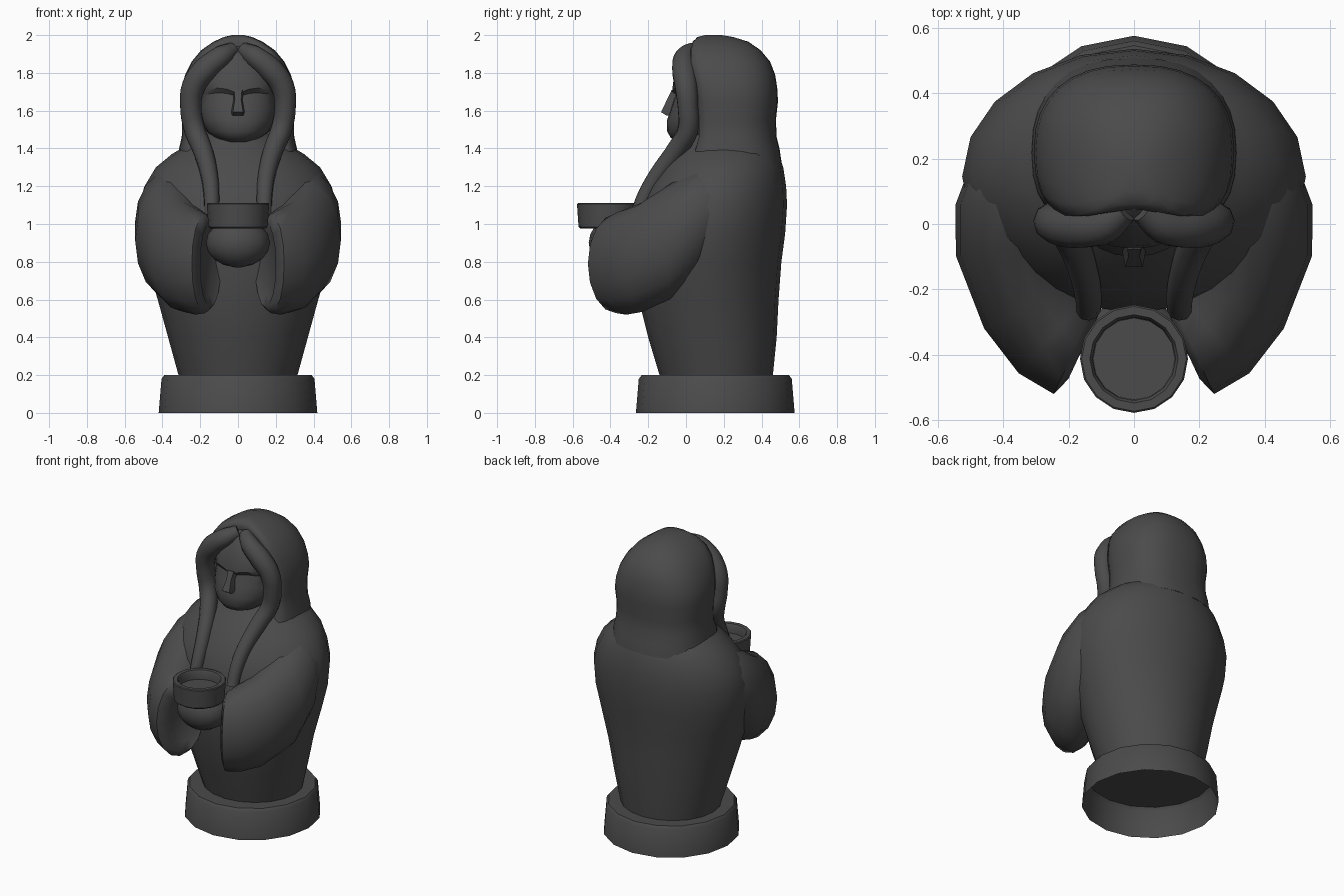
import bpy
from math import sin, cos, pi, radians
from mathutils import Vector

if "Cube" in bpy.data.objects:
    bpy.data.objects.remove(bpy.data.objects["Cube"])

# Dark stone colour for every part
stone = bpy.data.materials.new("dark_stone")
stone.diffuse_color = (.07, .07, .07, 1)
stone.use_nodes = True
stone.node_tree.nodes["Principled BSDF"].inputs["Base Color"].default_value = stone.diffuse_color


def finish(ob, angle=50):
    ob.data.materials.append(stone)
    bpy.ops.object.select_all(action='DESELECT')
    ob.select_set(True)
    bpy.context.view_layer.objects.active = ob
    bpy.ops.object.shade_smooth_by_angle(angle=radians(angle))


def mirror(ob):
    ob.modifiers.new("mirror", 'MIRROR').use_axis[0] = True


def loft(name, rings, cap_start=True, cap_end=True, angle=50):
    """Skin a stack of equal-length point rings."""
    n = len(rings[0])
    verts = [p for r in rings for p in r]
    faces = [(k * n + i, k * n + (i + 1) % n, (k + 1) * n + (i + 1) % n, (k + 1) * n + i)
             for k in range(len(rings) - 1) for i in range(n)]
    if cap_start:
        faces.append(tuple(reversed(range(n))))
    if cap_end:
        faces.append(tuple(range(len(verts) - n, len(verts))))
    me = bpy.data.meshes.new(name)
    me.from_pydata(verts, [], faces)
    ob = bpy.data.objects.new(name, me)
    bpy.context.collection.objects.link(ob)
    finish(ob, angle)
    return ob


def level(z, hx, yf, yb, n=20, power=2.0, dent=0.0, arch=0.0):
    """Horizontal superellipse ring, optionally dented or arched at the front."""
    cy, hy, e = (yf + yb) / 2, (yb - yf) / 2, 2 / power
    ring = []
    for i in range(n):
        c, s = cos(2 * pi * i / n), sin(2 * pi * i / n)
        x = hx * abs(c) ** e * (1 if c > 0 else -1)
        y = cy + hy * abs(s) ** e * (1 if s > 0 else -1)
        zz = z
        if s < 0:
            y += dent * max(0, 1 - (abs(x) / (.87 * hx)) ** 2)
            zz += arch * sin(pi * min(1, abs(x) / .2))
        ring.append((x, y, zz))
    return ring


def upright(cx, cy, cz, hw, hh, yaw, n=16):
    """Vertical ellipse ring facing along a sleeve."""
    a = radians(yaw)
    return [(cx + hw * cos(t) * cos(a), cy + hw * cos(t) * sin(a), cz + hh * sin(t))
            for t in (-2 * pi * i / n for i in range(n))]


def lathe(name, profile, cy, n=16, **kw):
    return loft(name, [level(z, r, cy - r, cy + r, n) for r, z in profile], angle=35, **kw)


# Round plinth, open underneath
lathe("plinth", [(.42, 0), (.405, .18), (.39, .2)], .155, cap_start=False)

# Robe
loft("robe", [level(*s) for s in [
    (.2, .315, -.14, .46), (.4, .37, -.2, .48), (.6, .425, -.25, .49),
    (.8, .485, -.27, .505), (.95, .52, -.27, .525), (1.1, .525, -.245, .535),
    (1.2, .495, -.205, .53), (1.3, .435, -.14, .515), (1.37, .35, -.085, .49),
    (1.43, .25, -.03, .44), (1.5, .16, .02, .36)]])

# Wide hanging sleeves with shallow folded cuffs
mirror(loft("sleeve", [upright(*s) for s in [
    (.27, .28, 1.13, .15, .12, 0), (.31, .18, 1.10, .19, .2, 0),
    (.345, .06, 1.01, .2, .28, 0), (.355, -.08, .91, .19, .305, -5),
    (.29, -.23, .825, .19, .29, -28), (.225, -.315, .80, .19, .28, -48),
    (.175, -.37, .79, .165, .262, -65), (.145, -.355, .785, .13, .225, -65),
    (.165, -.335, .785, .09, .17, -60)]], angle=65))

# Joined hands
loft("hands", [level(.9 + .13 * sin(t), .17 * cos(t), -.39 - .125 * cos(t), -.37 + .14 * cos(t), 16)
               for t in (-pi / 2 + .1 + i * (pi - .2) / 8 for i in range(9))])

# Cup
lathe("cup", [(.145, .975), (.157, .985), (.165, 1.105), (.16, 1.11), (.135, 1.11),
              (.127, 1.095), (.125, 1.05)], -.412)

# Face, with an arched brow over the eyes
loft("head", [level(*s[:4], 24, 2.2, 0, s[4]) for s in [
    (1.435, .07, -.04, .2, 0), (1.455, .12, -.08, .25, 0), (1.49, .165, -.1, .28, 0),
    (1.55, .195, -.1, .3, 0), (1.62, .205, -.078, .3, 0), (1.675, .205, -.055, .3, .02),
    (1.69, .205, -.075, .3, .03), (1.75, .2, -.068, .3, .01), (1.82, .18, -.045, .3, 0),
    (1.89, .11, -.01, .3, 0), (1.94, .04, .04, .25, 0)]], angle=40)

# Nose wedge
loft("nose", [[(-w, b, z), (-w * .6, f, z), (w * .6, f, z), (w, b, z)] for z, w, f, b in [
    (1.575, .042, -.105, -.03), (1.592, .045, -.132, -.03), (1.66, .028, -.1, -.03),
    (1.71, .035, -.076, -.03)]], angle=30)

# Hair covering the head, with a deep dent for the face and parting
loft("hair", [level(*s[:4], 32, 2.4, s[4]) for s in [
    (1.32, .318, -.07, .507, .16), (1.4, .312, -.06, .495, .16), (1.46, .298, -.035, .48, .16),
    (1.55, .295, -.035, .476, .16), (1.65, .306, -.045, .487, .16), (1.72, .3, -.055, .483, .16),
    (1.79, .28, -.07, .472, .16), (1.86, .245, -.08, .445, .15), (1.92, .195, -.065, .395, .12),
    (1.965, .13, -.025, .33, .07), (1.99, .075, .04, .25, .02), (2.0, .03, .1, .19, 0)]], angle=70)

# Locks framing the face and falling to the cup
curve = bpy.data.curves.new("hair_lock", 'CURVE')
curve.dimensions = '3D'
curve.bevel_depth = 1
curve.bevel_resolution = 3
curve.resolution_u = 4
curve.use_fill_caps = True
curve.materials.append(stone)
path = [(.025, .045, 1.925, .04), (.09, -.002, 1.885, .058), (.175, -.01, 1.815, .066),
        (.235, .0, 1.73, .062), (.25, .01, 1.62, .056), (.23, .01, 1.5, .056),
        (.19, -.045, 1.4, .053), (.152, -.15, 1.26, .046), (.14, -.22, 1.14, .042),
        (.14, -.26, 1.04, .038)]
sp = curve.splines.new('BEZIER')
sp.bezier_points.add(len(path) - 1)
for p, (x, y, z, r) in zip(sp.bezier_points, path):
    p.co, p.radius = Vector((x, y, z)), r
    p.handle_left_type = p.handle_right_type = 'AUTO'
lock = bpy.data.objects.new("hair_lock", curve)
bpy.context.collection.objects.link(lock)
mirror(lock)
